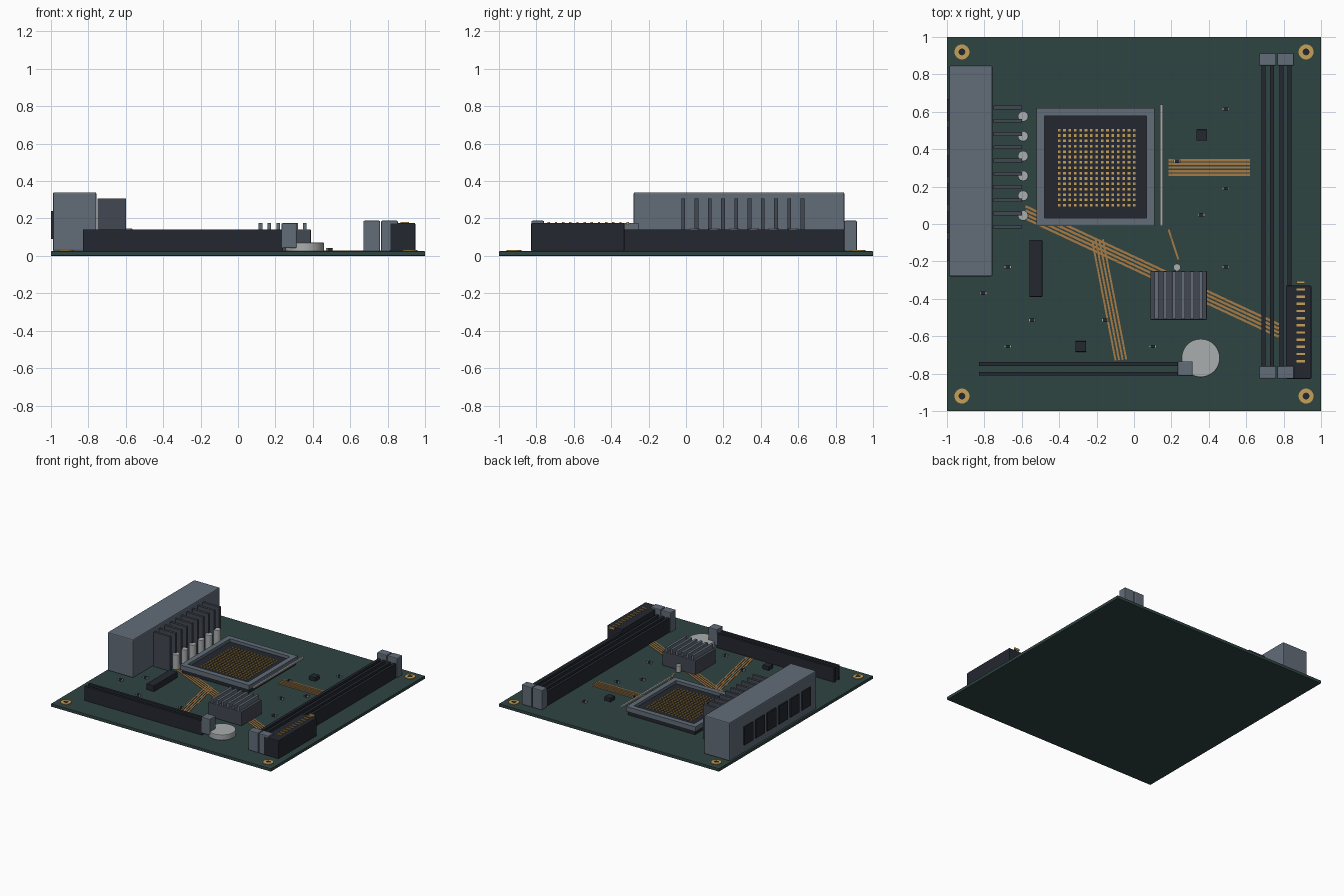
import bpy, bmesh, math
from mathutils import Matrix, Vector

if "Cube" in bpy.data.objects:
    bpy.data.objects.remove(bpy.data.objects["Cube"])

T = 0.025  # top of the board


def lin(v):
    return tuple((c / 255) ** 2.2 for c in v) + (1,)


def mat(name, rgb):
    m = bpy.data.materials.new(name)
    m.diffuse_color = lin(rgb)
    m.use_nodes = True
    m.node_tree.nodes["Principled BSDF"].inputs["Base Color"].default_value = m.diffuse_color
    return m


GREEN = mat("board_green", (50, 70, 68))
BLACK = mat("black_plastic", (40, 44, 51))
DARK = mat("dark_metal", (68, 73, 82))
STEEL = mat("steel", (98, 108, 120))
SILVER = mat("silver", (168, 172, 172))
GOLD = mat("gold", (198, 160, 88))
COPPER = mat("copper", (168, 122, 72))


def finish(name, bm, m, bevel=0.0):
    me = bpy.data.meshes.new(name)
    bm.to_mesh(me)
    bm.free()
    me.materials.append(m)
    ob = bpy.data.objects.new(name, me)
    bpy.context.collection.objects.link(ob)
    if bevel:
        mod = ob.modifiers.new("edge", 'BEVEL')
        mod.width, mod.segments = bevel, 2
    return ob


def add_box(bm, x0, x1, y0, y1, z0, z1):
    c = Vector(((x0 + x1) / 2, (y0 + y1) / 2, (z0 + z1) / 2))
    s = Matrix.Diagonal((x1 - x0, y1 - y0, z1 - z0, 1))
    bmesh.ops.create_cube(bm, size=1, matrix=Matrix.Translation(c) @ s)


def boxes(name, m, items, bevel=0.0):
    bm = bmesh.new()
    for b in items:
        add_box(bm, *b)
    return finish(name, bm, m, bevel)


def cylinders(name, m, points, r, z0, z1, bevel=0.0, segs=32):
    bm = bmesh.new()
    for x, y in points:
        bmesh.ops.create_cone(bm, cap_ends=True, segments=segs, radius1=r, radius2=r,
                              depth=z1 - z0, matrix=Matrix.Translation((x, y, (z0 + z1) / 2)))
    for f in bm.faces:
        f.smooth = len(f.verts) == 4
    for e in bm.edges:
        e.smooth = all(len(f.verts) == 4 for f in e.link_faces)
    ob = finish(name, bm, m)
    if bevel:
        mod = ob.modifiers.new("edge", 'BEVEL')
        mod.width, mod.segments, mod.limit_method = bevel, 2, 'ANGLE'
    return ob


def traces(name, start, end, step, n, w=0.012):
    # parallel copper strips, each shifted by step from the last
    bm = bmesh.new()
    for i in range(n):
        k = i - (n - 1) / 2
        a = Vector(start) + Vector(step) * k
        d = Vector(end) - Vector(start)
        c = a + d / 2
        bmesh.ops.create_cube(bm, size=1, matrix=Matrix.Translation((c.x, c.y, T + 0.001))
                              @ Matrix.Rotation(math.atan2(d.y, d.x), 4, 'Z')
                              @ Matrix.Diagonal((d.length, w, 0.004, 1)))
    return finish(name, bm, COPPER)


# Board
boxes("circuit_board", GREEN, [(-1, 1, -1, 1, 0, T)], 0.003)

# Mounting hole rings
corners = [(sx * 0.92, sy * 0.92) for sx in (-1, 1) for sy in (-1, 1)]
bm = bmesh.new()
for x, y in corners:
    prof = [(0.018, T), (0.04, T), (0.04, T + 0.006), (0.018, T + 0.006)]
    n = 32
    rings = [[bm.verts.new((x + r * math.cos(2 * math.pi * i / n),
                            y + r * math.sin(2 * math.pi * i / n), z)) for r, z in prof]
             for i in range(n)]
    for i in range(n):
        a, b = rings[i], rings[(i + 1) % n]
        for j in range(4):
            k = (j + 1) % 4
            bm.faces.new((a[j], b[j], b[k], a[k]))
bmesh.ops.recalc_face_normals(bm, faces=bm.faces)
finish("mounting_rings", bm, GOLD)
cylinders("mounting_holes", BLACK, corners, 0.018, T - 0.003, T + 0.002)

# Rear port block with port openings
boxes("port_block", STEEL, [(-0.99, -0.757, -0.28, 0.847, T, 0.34)], 0.008)
boxes("ports", BLACK, [(-1.0, -0.985, 0.61 - i * 0.15 - 0.057, 0.61 - i * 0.15 + 0.057, 0.09, 0.24)
                       for i in range(6)])

# Power stage fins and capacitors
boxes("power_fins", DARK, [(-0.75, -0.6, y - 0.01, y + 0.01, T, 0.308)
                           for y in (0.623 - i * 0.0708 for i in range(10))])
cylinders("capacitors", SILVER, [(-0.593, 0.575 - i * 0.106) for i in range(6)],
          0.028, T, 0.147, 0.004)

# Processor socket
boxes("socket_base", BLACK, [(-0.51, 0.10, 0.0, 0.61, T, 0.07)])
boxes("socket_frame", STEEL, [(-0.52, -0.478, -0.012, 0.62, 0.055, 0.095),
                              (0.068, 0.11, -0.012, 0.62, 0.055, 0.095),
                              (-0.478, 0.068, -0.012, 0.032, 0.055, 0.095),
                              (-0.478, 0.068, 0.578, 0.62, 0.055, 0.095)])
boxes("socket_pins", GOLD, [(x - 0.007, x + 0.007, y - 0.007, y + 0.007, 0.068, 0.078)
                            for x in (-0.4 + i * 0.0287 for i in range(15))
                            for y in (0.1 + j * 0.0287 for j in range(15))])
boxes("socket_lever", SILVER, [(0.139, 0.155, -0.012, 0.64, 0.077, 0.093)], 0.004)

# Memory slots: paired walls with end latches
slots = (0.715, 0.81)
boxes("memory_slots", BLACK, [(c + o - 0.011, c + o + 0.011, -0.77, 0.86, T, 0.142)
                              for c in slots for o in (-0.022, 0.022)])
boxes("memory_latches", STEEL, [(c - 0.045, c + 0.045, y - 0.034, y + 0.034, T, 0.188)
                                for c in slots for y in (-0.793, 0.88)], 0.006)

# Main power connector
boxes("power_connector", BLACK, [(0.812, 0.948, -0.828, -0.33, T, 0.176)], 0.005)
boxes("power_pins", GOLD, [(0.87, 0.914, y - 0.006, y + 0.006, 0.166, 0.182)
                           for y in (-0.312 - i * 0.0383 for i in range(12))])

# Expansion slot and latch
boxes("expansion_slot", BLACK, [(-0.83, 0.24, y - 0.01, y + 0.01, T, 0.142)
                                for y in (-0.749, -0.8)])
boxes("expansion_latch", STEEL, [(0.233, 0.313, -0.812, -0.735, 0.042, 0.175)], 0.005)

# Chipset heat sink
boxes("chipset_heatsink", DARK, [(0.087, 0.39, -0.512, -0.25, T, 0.142)], 0.005)
boxes("chipset_fins", STEEL, [(x - 0.01, x + 0.01, -0.508, -0.255, 0.138, 0.177)
                              for x in (0.12 + i * 0.0475 for i in range(6))])

# Coin battery, small can, side slot, chips
cylinders("battery", SILVER, [(0.357, -0.717)], 0.103, T, 0.072, 0.006, 48)
cylinders("small_can", SILVER, [(0.23, -0.232)], 0.02, T, 0.08, 0.003)
boxes("card_socket", BLACK, [(-0.56, -0.49, -0.39, -0.085, T, 0.075)], 0.004)
boxes("small_chips", BLACK, [(x - 0.029, x + 0.029, y - 0.029, y + 0.029, T, 0.058)
                             for x, y in ((0.362, 0.475), (-0.285, -0.655))], 0.004)

# Surface resistors: dark body with silver ends
spots = [(0.49, 0.615), (0.23, 0.335), (0.49, 0.19), (0.36, 0.05), (0.49, -0.23), (-0.675, -0.23),
         (-0.805, -0.37), (-0.545, -0.515), (-0.155, -0.515), (-0.675, -0.655), (0.1, -0.655)]
boxes("resistor_bodies", BLACK, [(x - 0.012, x + 0.012, y - 0.009, y + 0.009, T, 0.041)
                                 for x, y in spots])
boxes("resistor_ends", SILVER, [(x + s * 0.015 - 0.004, x + s * 0.015 + 0.004,
                                 y - 0.009, y + 0.009, T, 0.041)
                                for x, y in spots for s in (-1, 1)])

# Copper traces
traces("memory_traces", (0.185, 0.302), (0.62, 0.302), (0, 0.0195), 5)
traces("diagonal_traces", (-0.58, 0.062), (0.775, -0.57), (0, 0.022), 4)
traces("expansion_traces", (-0.195, -0.085), (-0.07, -0.727), (0.019, 0.002), 4, 0.01)
traces("chipset_trace", (0.185, -0.03), (0.237, -0.19), (0, 0), 1, 0.01)
